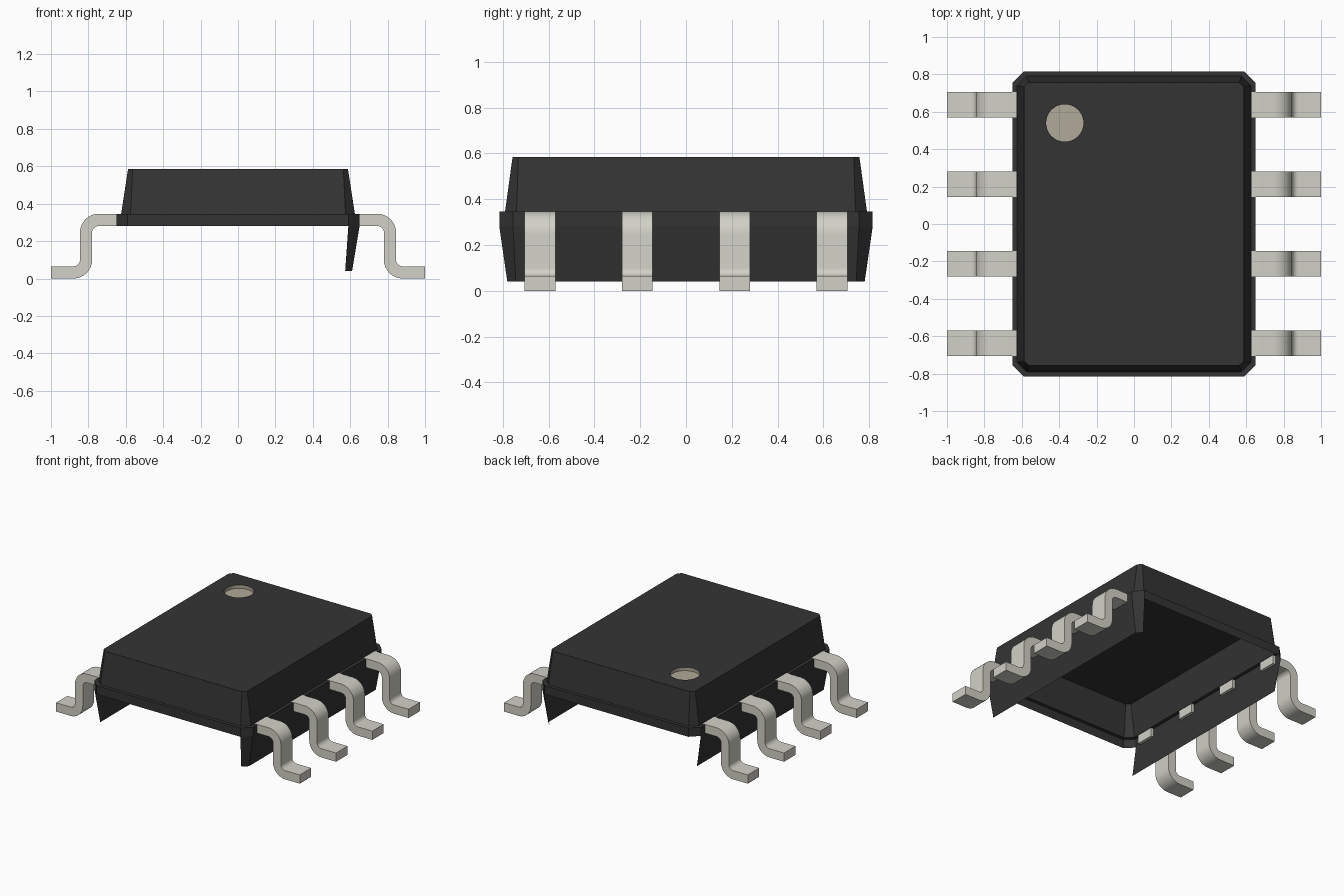
import bpy
import bmesh
import math

cube = bpy.data.objects.get("Cube")
if cube:
    bpy.data.objects.remove(cube, do_unlink=True)


def material(name, rgb):
    mat = bpy.data.materials.new(name)
    mat.use_nodes = True
    mat.diffuse_color = (*rgb, 1)
    mat.node_tree.nodes["Principled BSDF"].inputs["Base Color"].default_value = (*rgb, 1)
    return mat


black = material("black_plastic", (0.034, 0.034, 0.034))
metal = material("pin_metal", (0.645, 0.638, 0.572))
tan = material("tan_marker", (0.435, 0.398, 0.316))


def to_object(name, bm, mat):
    bm.normal_update()
    mesh = bpy.data.meshes.new(name)
    bm.to_mesh(mesh)
    bm.free()
    mesh.materials.append(mat)
    obj = bpy.data.objects.new(name, mesh)
    bpy.context.collection.objects.link(obj)
    return obj


def chamfered_ring(bm, hx, hy, c, z):
    """Counter-clockwise rectangle with cut corners, starting on the +x side."""
    pts = [(hx, -hy + c), (hx, hy - c), (hx - c, hy), (-hx + c, hy),
           (-hx, hy - c), (-hx, -hy + c), (-hx + c, -hy), (hx - c, -hy)]
    return [bm.verts.new((x, y, z)) for x, y in pts]


def circle(bm, cx, cy, r, z, n=40):
    return [bm.verts.new((cx + r * math.cos(2 * math.pi * i / n),
                          cy + r * math.sin(2 * math.pi * i / n), z)) for i in range(n)]


def bridge(bm, low, high, sides=None):
    n = len(low)
    for i in (range(n) if sides is None else sides):
        j = (i + 1) % n
        bm.faces.new((low[i], low[j], high[j], high[i]))


def loop_edges(bm, ring):
    return [bm.edges.new((v, ring[(i + 1) % len(ring)]))
            if not bm.edges.get((v, ring[(i + 1) % len(ring)]))
            else bm.edges.get((v, ring[(i + 1) % len(ring)]))
            for i, v in enumerate(ring)]


DOT = (-0.37, 0.54, 0.1)
TOP = 0.585

# Body shell: upper housing, belt and the partial lower skirt
bm = bmesh.new()
skirt = chamfered_ring(bm, 0.61, 0.78, 0.037, 0.04)
belt_low = chamfered_ring(bm, 0.65, 0.815, 0.06, 0.28)
belt_high = chamfered_ring(bm, 0.65, 0.815, 0.06, 0.345)
upper_low = chamfered_ring(bm, 0.625, 0.79, 0.05, 0.345)
upper_high = chamfered_ring(bm, 0.588, 0.757, 0.025, TOP)
bridge(bm, skirt, belt_low, sides=(7, 0, 1, 4))  # front and back stay open
bridge(bm, belt_low, belt_high)
bridge(bm, belt_high, upper_low)
bridge(bm, upper_low, upper_high)

# Top face with a round opening for the marker
hole = circle(bm, *DOT, TOP)
edges = loop_edges(bm, upper_high) + loop_edges(bm, hole)
bmesh.ops.triangle_fill(bm, edges=edges, use_beauty=True, normal=(0, 0, 1))
bm.normal_update()
for f in list(bm.faces):
    if all(abs(v.co.z - TOP) < 1e-5 for v in f.verts):
        c = f.calc_center_median()
        if all(v in hole for v in f.verts) and math.hypot(c.x - DOT[0], c.y - DOT[1]) < DOT[2] * 0.99:
            bm.faces.remove(f)
        elif f.normal.z < 0:
            f.normal_flip()
bmesh.ops.delete(bm, geom=[v for v in bm.verts if not v.link_faces], context='VERTS')
to_object("body", bm, black)

# Recessed round marker
bm = bmesh.new()
rim = circle(bm, *DOT, TOP)
floor = circle(bm, *DOT, TOP - 0.025)
bridge(bm, rim, floor)
bm.faces.new(floor)
to_object("pin_one_marker", bm, tan)


# Gull-wing pin: bent strip profile in xz, extruded along y
def arc(cx, cz, r, a0, a1, n=8):
    return [(cx + r * math.cos(math.radians(a0 + (a1 - a0) * i / n)),
             cz + r * math.sin(math.radians(a0 + (a1 - a0) * i / n))) for i in range(n + 1)]


R_OUT, R_IN = 0.1, 0.035
upper_side = ([(0.628, 0.346)] + arc(0.745, 0.246, R_OUT, 90, 0)
              + arc(0.88, 0.1, R_IN, 180, 270) + [(1.0, 0.065)])
under_side = ([(0.628, 0.281)] + arc(0.745, 0.246, R_IN, 90, 0)
              + arc(0.88, 0.1, R_OUT, 180, 270) + [(1.0, 0.0)])
outline = upper_side + under_side[::-1]

bm = bmesh.new()
HALF = 0.067
front = [bm.verts.new((x, -HALF, z)) for x, z in outline]
back = [bm.verts.new((x, HALF, z)) for x, z in outline]
bridge(bm, front, back)
bm.faces.new(front)
bm.faces.new(back[::-1])
bmesh.ops.recalc_face_normals(bm, faces=bm.faces)
first = to_object("left_pin_1", bm, metal)
bpy.ops.object.select_all(action='DESELECT')
first.select_set(True)
bpy.context.view_layer.objects.active = first
bpy.ops.object.shade_smooth_by_angle(angle=math.radians(30))

# Four pins along each side
for side, turn in (("left", 0), ("right", math.pi)):
    for i in range(4):
        if side == "left" and i == 0:
            pin = first
        else:
            pin = bpy.data.objects.new(f"{side}_pin_{i + 1}", first.data)
            bpy.context.collection.objects.link(pin)
        pin.location.y = (i - 1.5) * 0.425
        pin.rotation_euler.z = turn
